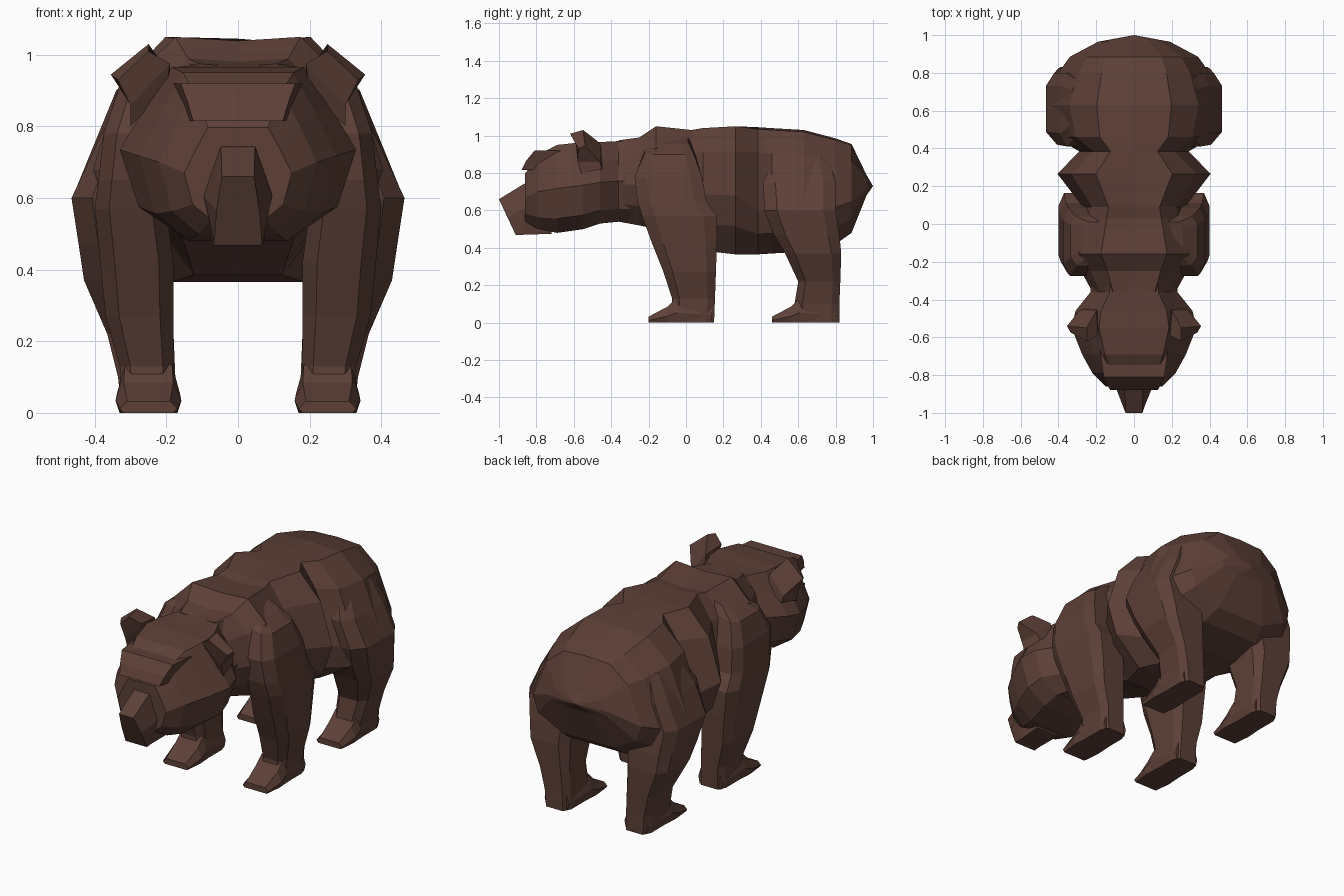
import bpy, bmesh

fur = bpy.data.materials.new("dark brown fur")
fur.diffuse_color = (0.109, 0.051, 0.038, 1)


def loft(name, rings, tip=None, mirror=False):
    """Skin a list of equal rings, cap the ends (optionally with a tip point)."""
    bm = bmesh.new()
    rows = [[bm.verts.new(p) for p in ring] for ring in rings]
    n = len(rows[0])
    for a, b in zip(rows, rows[1:]):
        for i in range(n):
            j = (i + 1) % n
            bm.faces.new((a[i], a[j], b[j], b[i]))
    bm.faces.new(rows[0])
    if tip:
        t = bm.verts.new(tip)
        for i in range(n):
            bm.faces.new((rows[-1][i], rows[-1][(i + 1) % n], t))
    else:
        bm.faces.new(rows[-1])
    bmesh.ops.recalc_face_normals(bm, faces=bm.faces)
    mesh = bpy.data.meshes.new(name)
    bm.to_mesh(mesh)
    bm.free()
    mesh.materials.append(fur)
    ob = bpy.data.objects.new(name, mesh)
    bpy.context.collection.objects.link(ob)
    if mirror:
        ob.modifiers.new("mirror", 'MIRROR')
    return ob


def section(y, top, bot, hw, prof, lean=0.0):
    """Symmetric cross-section across y; prof = (width, height) fractions, top to bottom."""
    right = [(hw * w, y + lean * (1 - h), bot + (top - bot) * h) for w, h in prof]
    left = [(-x, yy, z) for x, yy, z in reversed(right) if x > 1e-6]
    return right + left


def limb_ring(z, x0, x1, y0, y1, tilt=0.0):
    """Chamfered rectangle at height z."""
    cx, cy, hx, hy = (x0 + x1) / 2, (y0 + y1) / 2, (x1 - x0) / 2, (y1 - y0) / 2
    pts = [(1, .65), (.7, 1), (-.7, 1), (-1, .65), (-1, -.65), (-.6, -1), (.6, -1), (1, -.65)]
    return [(cx + hx * a, cy + hy * b, z + tilt * a) for a, b in pts]


# torso: shoulders, narrow behind the shoulder, ribs, waist, rump
body = [(0, .98), (.5, 1), (.82, .8), (1, .46), (.86, .22), (.46, 0)]
torso = [section(y, t, b, w, body) for y, t, b, w in (
    (-0.36, 0.975, 0.54, 0.22), (-0.25, 0.99, 0.52, 0.28), (-0.16, 1.05, 0.50, 0.35),
    (0.03, 1.03, 0.42, 0.29), (0.09, 1.04, 0.385, 0.27), (0.265, 1.05, 0.365, 0.405))]
rump = [(0, 1), (.43, .985), (.74, .8), (1, .35), (.9, .16), (.45, 0)]
torso += [section(y, t, b, w, rump) for y, t, b, w in (
    (0.385, 1.045, 0.365, 0.29), (0.46, 1.04, 0.37, 0.42), (0.63, 1.03, 0.38, 0.46),
    (0.80, 0.985, 0.42, 0.40), (0.885, 0.955, 0.48, 0.34), (0.965, 0.79, 0.68, 0.19))]
loft("torso", torso, tip=(0, 1.0, 0.73))

# head: neck, cheeks, forehead, face
skull = [(.56, .99), (.78, .76), (1, .5), (.84, .16), (.5, 0)]
loft("head", [section(y, t, b, w, skull) for y, t, b, w in (
    (-0.22, 0.985, 0.53, 0.24), (-0.36, 0.975, 0.54, 0.23), (-0.46, 0.97, 0.53, 0.31),
    (-0.55, 0.97, 0.50, 0.33), (-0.69, 0.955, 0.48, 0.275), (-0.79, 0.90, 0.50, 0.22),
    (-0.86, 0.80, 0.54, 0.15))])

# brow ridge overhanging the eyes
loft("brow", [[(-a, y, z), (a, y, z), (a + .02, y + .14, z), (-a - .02, y + .14, z)] for a, y, z in (
    (0.125, -0.88, 0.815), (0.14, -0.855, 0.865), (0.16, -0.81, 0.92))])

# muzzle, sloping back to the chin
snout = [(.5, 1), (1, .5), (.68, 0)]
loft("muzzle", [section(-0.72, 0.80, 0.475, 0.105, snout),
                section(-0.87, 0.74, 0.47, 0.095, snout),
                section(-1.0, 0.66, 0.468, 0.075, [(.6, 1), (.8, .5), (.9, 0)], 0.09)])

# ears
loft("ear", [
    [(0.20, -0.56, 0.90), (0.30, -0.56, 0.80), (0.28, -0.45, 0.82), (0.19, -0.45, 0.90)],
    [(0.19, -0.59, 0.975), (0.30, -0.58, 0.86), (0.29, -0.46, 0.86), (0.20, -0.46, 0.96)],
    [(0.25, -0.62, 1.01), (0.335, -0.575, 0.93), (0.355, -0.54, 0.945), (0.25, -0.55, 1.03)],
], mirror=True)

# legs
loft("front_leg", [limb_ring(*r) for r in (
    (0.00, .175, .325, -.08, .15), (0.13, .18, .33, -.075, .155), (0.27, .18, .37, -.12, .16),
    (0.42, .18, .385, -.18, .165), (0.57, .20, .40, -.235, .165), (0.65, .20, .39, -.26, .11),
    (0.78, .19, .375, -.275, .085), (0.92, .15, .335, -.22, .04, -.02),
    (0.985, .12, .26, -.15, .01, -.03))], mirror=True)
loft("hind_leg", [limb_ring(*r) for r in (
    (0.00, .175, .325, .58, .82), (0.10, .175, .335, .58, .82), (0.22, .18, .365, .60, .825),
    (0.37, .18, .43, .53, .83), (0.47, .17, .445, .47, .82), (0.60, .18, .465, .42, .80),
    (0.75, .18, .395, .41, .80), (0.90, .15, .325, .48, .76, -.02))], mirror=True)

# paws
paw = [(.75, 1), (1, .4), (.88, 0)]
for name, dy in (("front_paw", 0.0), ("hind_paw", 0.66)):
    rings = [[(x + 0.25, yy, z) for x, yy, z in section(y + dy, t, 0, w, paw)] for y, t, w in (
        (0.14, 0.10, 0.075), (-0.05, 0.135, 0.088), (-0.10, 0.085, 0.092), (-0.20, 0.032, 0.08))]
    loft(name, rings, mirror=True)
